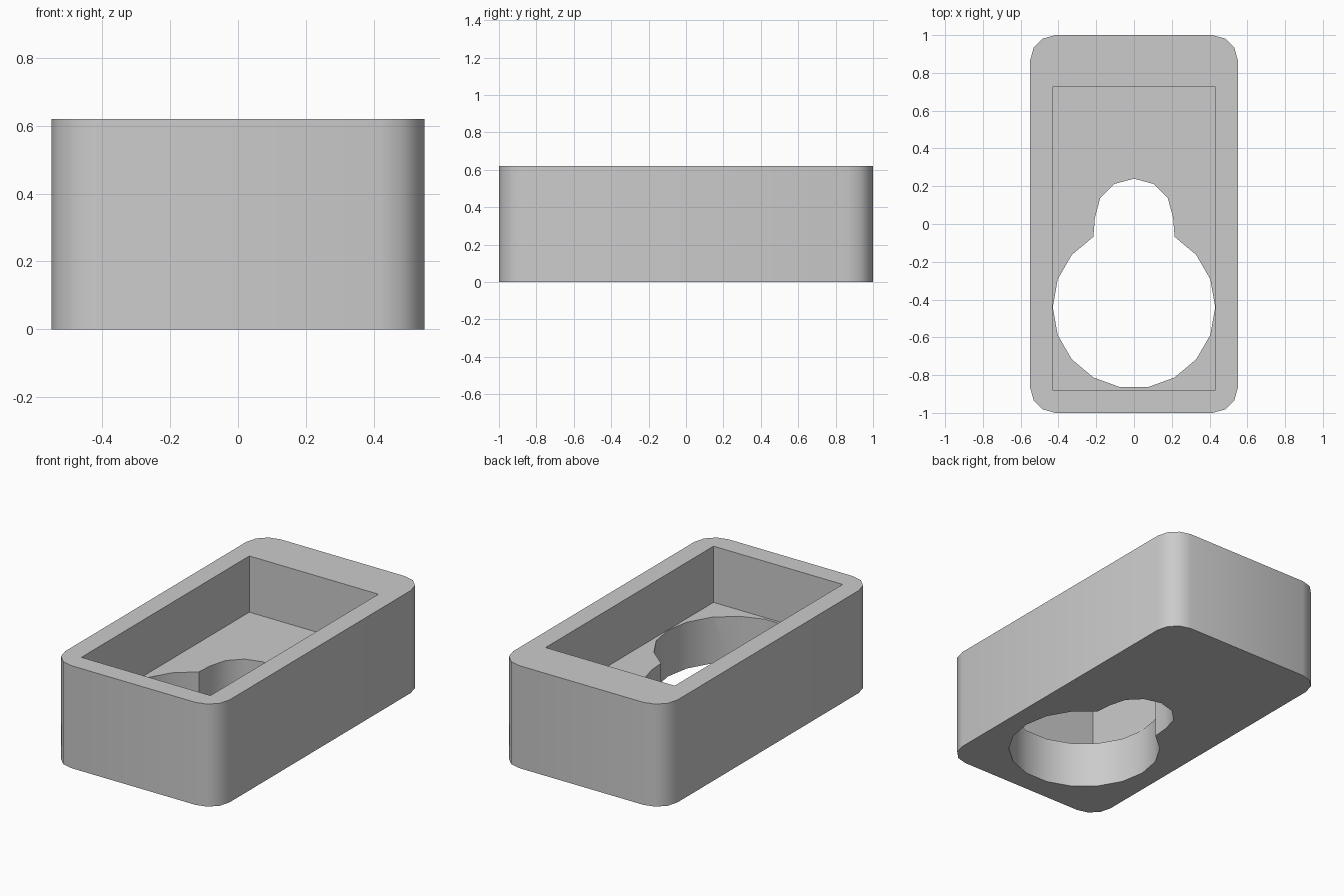
import bpy, bmesh
from math import sin, cos, radians

cube = bpy.data.objects.get("Cube")
if cube:
    bpy.data.objects.remove(cube, do_unlink=True)

HEIGHT, FLOOR = 0.62, 0.28

grey = bpy.data.materials.new("plain grey")
grey.use_nodes = True
colour = (0.6, 0.6, 0.6, 1)
grey.diffuse_color = colour
grey.node_tree.nodes["Principled BSDF"].inputs["Base Color"].default_value = colour


def arc(cx, cy, r, start, end, step):
    return [(cx + r * cos(radians(a)), cy + r * sin(radians(a)))
            for a in range(start, end + 1, step)]


def prism(name, outline, z0, z1):
    """Extrude a closed outline between two heights."""
    bm = bmesh.new()
    base = bm.faces.new([bm.verts.new((x, y, z0)) for x, y in outline])
    top = bmesh.ops.extrude_face_region(bm, geom=[base], use_keep_orig=True)
    verts = [v for v in top["geom"] if isinstance(v, bmesh.types.BMVert)]
    bmesh.ops.translate(bm, verts=verts, vec=(0, 0, z1 - z0))
    bmesh.ops.recalc_face_normals(bm, faces=bm.faces)
    mesh = bpy.data.meshes.new(name)
    bm.to_mesh(mesh)
    bm.free()
    mesh.materials.append(grey)
    obj = bpy.data.objects.new(name, mesh)
    bpy.context.collection.objects.link(obj)
    return obj


# Outer block with rounded vertical corners
r = 0.135
corners = [(1, 1, 0), (-1, 1, 90), (-1, -1, 180), (1, -1, 270)]
outline = [p for sx, sy, a in corners
           for p in arc(sx * (0.55 - r), sy * (1 - r), r, a, a + 90, 30)]
block = prism("holder_body", outline, 0, HEIGHT)

# Rectangular pocket open at the top
pocket = prism("pocket_cutter", [(-0.432, -0.88), (0.432, -0.88),
                                 (0.432, 0.725), (-0.432, 0.725)], FLOOR, HEIGHT + 0.2)

# Keyhole through the floor: wide circle below, narrow rounded neck above
keyhole = prism("keyhole_cutter",
                arc(0, -0.44, 0.43, 120, 420, 20) + arc(0, 0.033, 0.207, 0, 180, 30),
                -0.2, FLOOR + 0.1)

# Cut both openings and remove the cutters
bpy.context.view_layer.objects.active = block
for cutter in (pocket, keyhole):
    cutter.hide_render = True
    mod = block.modifiers.new("cut", "BOOLEAN")
    mod.operation, mod.solver, mod.object = "DIFFERENCE", "EXACT", cutter
    bpy.ops.object.modifier_apply(modifier=mod.name)
    bpy.data.objects.remove(cutter, do_unlink=True)

# Smooth the rounded walls, keep the rims sharp
bpy.ops.object.select_all(action="DESELECT")
block.select_set(True)
bpy.ops.object.shade_smooth_by_angle(angle=radians(35))
